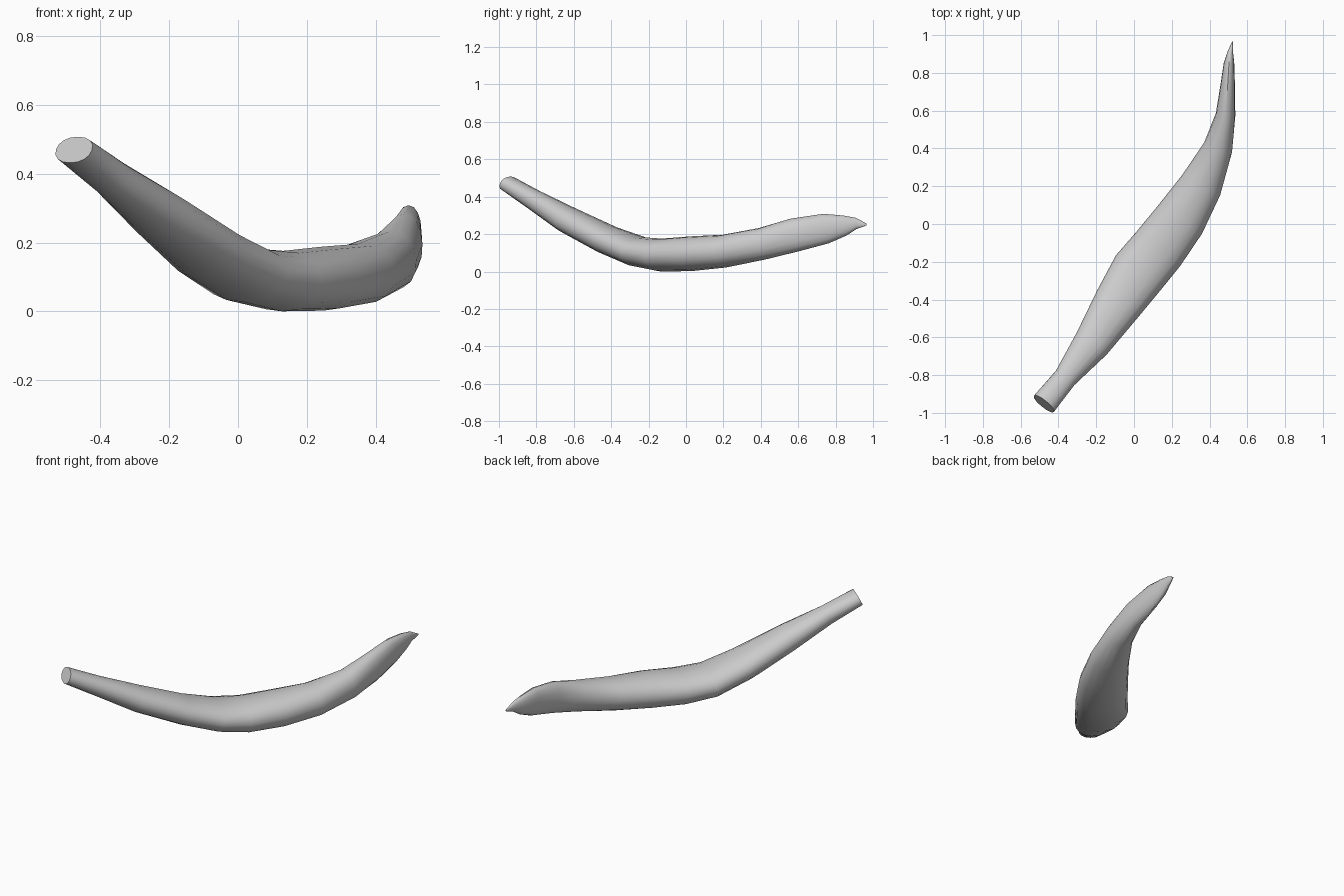
import bpy, bmesh, math
from mathutils import Vector

if "Cube" in bpy.data.objects:
    bpy.data.objects.remove(bpy.data.objects["Cube"])

# stations along the fruit: centre x, y, z, half width, half height
stations = [
    (-.477, -.952, .477, .068, .042),
    (-.365, -.815, .392, .062, .054),
    (-.225, -.635, .285, .098, .070),
    (-.085, -.420, .177, .130, .076),
    (.025, -.255, .113, .150, .080),
    (.130, -.130, .095, .147, .088),
    (.245, .025, .102, .138, .093),
    (.355, .205, .116, .114, .088),
    (.445, .405, .155, .078, .086),
    (.485, .580, .202, .052, .090),
    (.497, .750, .237, .037, .080),
    (.503, .850, .253, .028, .054),
    (.510, .910, .264, .015, .030),
    (.522, .965, .258, .003, .005),
]
SIDES = 16
centres = [Vector(s[:3]) for s in stations]


def spow(v, p):
    return math.copysign(abs(v) ** p, v)


# loft one ring per station, square to the path
bm = bmesh.new()
rings = []
for i, (c, s) in enumerate(zip(centres, stations)):
    t = centres[min(i + 1, len(centres) - 1)] - centres[max(i - 1, 0)]
    t.normalize()
    side = t.cross(Vector((0, 0, 1))).normalized()
    up = side.cross(t)
    ring = []
    for k in range(SIDES):
        a = 2 * math.pi * k / SIDES
        ring.append(bm.verts.new(c + side * s[3] * spow(math.cos(a), .92)
                                 + up * s[4] * spow(math.sin(a), .92)))
    rings.append(ring)
for r0, r1 in zip(rings, rings[1:]):
    for k in range(SIDES):
        j = (k + 1) % SIDES
        bm.faces.new((r0[k], r0[j], r1[j], r1[k]))

# flat cut stem and closed tip
bm.faces.new(rings[0])
bm.faces.new(rings[-1])
bmesh.ops.recalc_face_normals(bm, faces=bm.faces)

# rest on the ground
low = min(v.co.z for v in bm.verts)
for v in bm.verts:
    v.co.z -= low

mesh = bpy.data.meshes.new("banana")
bm.to_mesh(mesh)
bm.free()
fruit = bpy.data.objects.new("banana", mesh)
bpy.context.collection.objects.link(fruit)
bpy.context.view_layer.objects.active = fruit
fruit.select_set(True)
bpy.ops.object.shade_smooth_by_angle(angle=math.radians(35))
